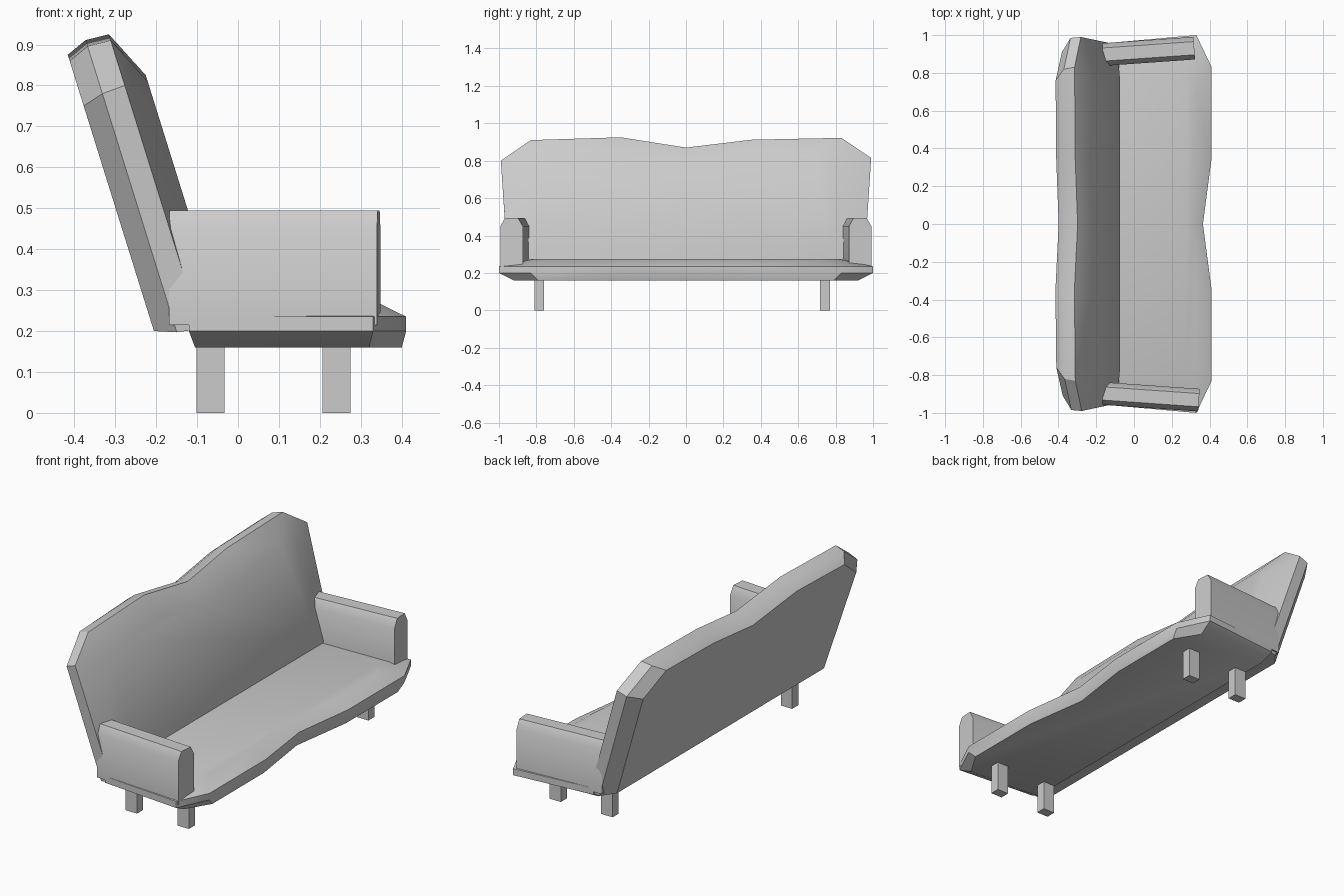
import bpy, bmesh, math
from mathutils import Matrix

if "Cube" in bpy.data.objects:
    bpy.data.objects.remove(bpy.data.objects["Cube"])


def finish(name, bm):
    """Turn a bmesh into a smooth-by-angle object."""
    bmesh.ops.recalc_face_normals(bm, faces=bm.faces)
    me = bpy.data.meshes.new(name)
    bm.to_mesh(me)
    bm.free()
    ob = bpy.data.objects.new(name, me)
    bpy.context.collection.objects.link(ob)
    bpy.ops.object.select_all(action='DESELECT')
    ob.select_set(True)
    bpy.context.view_layer.objects.active = ob
    bpy.ops.object.shade_smooth_by_angle(angle=math.radians(32))
    return ob


def loft(name, rings, matrix=Matrix()):
    """Closed solid through rings of equal point count."""
    bm = bmesh.new()
    vs = [[bm.verts.new(matrix @ Matrix.Translation(p).to_translation()) for p in r] for r in rings]
    n = len(rings[0])
    for a, b in zip(vs, vs[1:]):
        for i in range(n):
            j = (i + 1) % n
            bm.faces.new((a[i], a[j], b[j], b[i]))
    bm.faces.new(vs[0])
    bm.faces.new(vs[-1])
    return finish(name, bm)


# Seat: wavy-fronted cushion, four stacked outlines
def seat_ring(z, back, corner, front, mid_x):
    half = [back, corner, front, (front[0], 0.35)]
    pts = [(x, -y, z) for x, y in half] + [(mid_x, 0, z)]
    return pts + [(x, y, z) for x, y in reversed(half)]


loft("seat", [
    seat_ring(0.16, (-0.105, 0.89), (0.32, 0.92), (0.40, 0.79), 0.35),
    seat_ring(0.20, (-0.12, 0.96), (0.33, 1.0), (0.411, 0.83), 0.365),
    seat_ring(0.235, (-0.12, 0.96), (0.33, 1.0), (0.411, 0.83), 0.365),
    seat_ring(0.275, (-0.10, 0.83), (0.28, 0.81), (0.33, 0.70), 0.30),
])

# Backrest: leaning slab with a wavy crest, four outlines from rear to front
CREST = [0.80, 0.91, 0.925, 0.87, 0.912, 0.922, 0.815]


def back_ring(offset, bottom, side_y, shoulder_y, side_drop, drop):
    by, bz = bottom
    ys = [-side_y, -shoulder_y, -0.35, 0, 0.35, shoulder_y, side_y]
    drops = [side_drop] + [drop] * 5 + [side_drop]
    yz = [(-by, bz)] + [(y, c - d) for y, c, d in zip(ys, CREST, drops)] + [(by, bz)]
    return [(offset - 0.312 * z, y, z) for y, z in yz]


loft("backrest", [
    back_ring(-0.143, (0.88, 0.20), 0.91, 0.76, 0.05, 0.05),
    back_ring(-0.088, (0.95, 0.197), 0.985, 0.82, 0.02, 0.014),
    back_ring(-0.027, (0.95, 0.205), 0.99, 0.83, 0.0, 0.0),
    back_ring(0.032, (0.77, 0.34), 0.80, 0.69, 0.045, 0.10),
])

# Armrests: chamfered profile swept forward, splayed slightly outwards
PROFILE = [(-0.06, 0.215), (-0.06, 0.45), (-0.035, 0.494), (0.035, 0.494), (0.06, 0.45), (0.06, 0.215)]
for label, s, length in (("right", -1, 0.51), ("left", 1, 0.485)):
    m = Matrix.Translation((-0.165, s * 0.897, 0)) @ Matrix.Rotation(s * math.radians(4), 4, 'Z')
    loft(label + "_armrest", [[(x, y, z) for y, z in PROFILE] for x in (0, length)], m)

# Legs: four plain rectangular posts
for row, x in (("rear", -0.067), ("front", 0.241)):
    for label, y in (("right", -0.785), ("left", 0.743)):
        bm = bmesh.new()
        bmesh.ops.create_cube(bm, size=1, matrix=Matrix.Translation((x, y, 0.085))
                              @ Matrix.Diagonal((0.068, 0.052, 0.17, 1)))
        finish(f"{row}_{label}_leg", bm)
